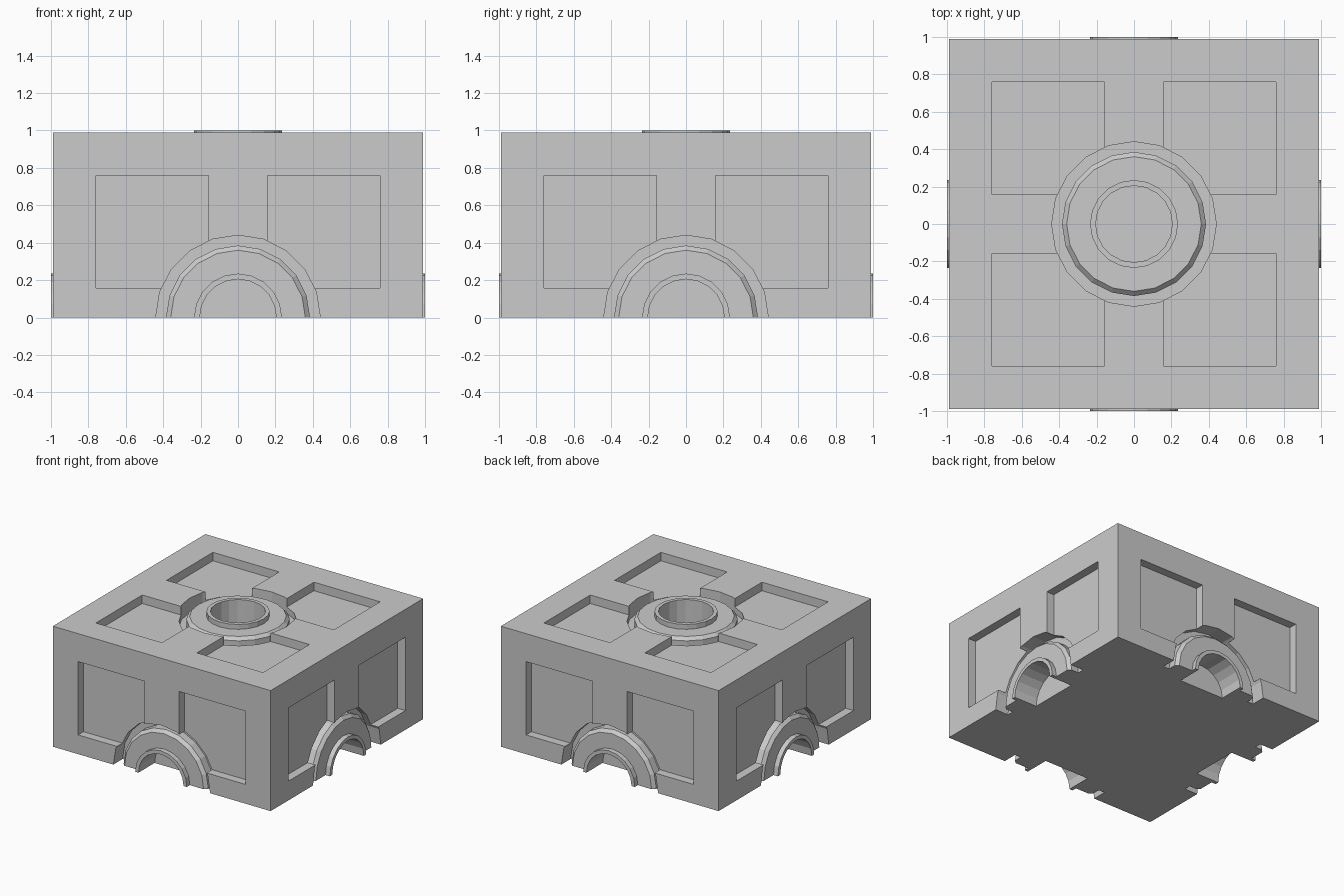
import bpy, bmesh
from math import sin, cos, pi
from mathutils import Matrix

if "Cube" in bpy.data.objects:
    bpy.data.objects.remove(bpy.data.objects["Cube"])

SIDES = 20        # facets of every round part
FACE = 0.99       # distance of each block face from the origin
FLOOR = 0.87      # bottom of the round groove

# Local +z of each frame points out of one face of the block
TOP = Matrix.Identity(4)
WALLS = [Matrix.Rotation(k * pi / 2, 4, 'Z') @ Matrix.Rotation(pi / 2, 4, 'X')
         for k in range(4)]
FRAMES = [TOP] + WALLS


def finish(bm, name):
    bmesh.ops.recalc_face_normals(bm, faces=bm.faces[:])
    mesh = bpy.data.meshes.new(name)
    bm.to_mesh(mesh)
    bm.free()
    ob = bpy.data.objects.new(name, mesh)
    bpy.context.collection.objects.link(ob)
    return ob


def add_box(bm, x0, x1, y0, y1, z0, z1, frame=TOP):
    m = (frame @ Matrix.Translation(((x0 + x1) / 2, (y0 + y1) / 2, (z0 + z1) / 2))
         @ Matrix.Diagonal((x1 - x0, y1 - y0, z1 - z0, 1)))
    bmesh.ops.create_cube(bm, size=1, matrix=m)


def add_ring(bm, profile, frame):
    """Revolve a closed (radius, height) profile round the local z axis."""
    rows = [[bm.verts.new(frame @ Matrix.Rotation(2 * pi * i / SIDES, 4, 'Z')
                          @ Matrix.Translation((r, 0, z)).to_translation())
             for r, z in profile] for i in range(SIDES)]
    n = len(profile)
    for i in range(SIDES):
        a, b = rows[i], rows[(i + 1) % SIDES]
        for j in range(n):
            k = (j + 1) % n
            bm.faces.new((a[j], b[j], b[k], a[k]))


def round_cutter(name, radius, low):
    bm = bmesh.new()
    for frame in FRAMES:
        bmesh.ops.create_cone(bm, cap_ends=True, segments=SIDES, radius1=radius,
                              radius2=radius, depth=1.1 - low,
                              matrix=frame @ Matrix.Translation((0, 0, (1.1 + low) / 2))
                              @ Matrix.Rotation(pi / 2, 4, 'Z'))
    return finish(bm, name)


# Block body
bm = bmesh.new()
add_box(bm, -FACE, FACE, -FACE, FACE, 0, FACE)
block = finish(bm, "block_body")

# Square panels: four on top, the upper pair on every wall
bm = bmesh.new()
for frame in FRAMES:
    for sx in (-1, 1):
        for sy in ((-1, 1) if frame is TOP else (1,)):
            x, y = sorted((sx * 0.158, sx * 0.76)), sorted((sy * 0.158, sy * 0.76))
            add_box(bm, *x, *y, FACE - 0.07, 1.1, frame)
cutters = [finish(bm, "panel_cutter"),
           round_cutter("groove_cutter", 0.44, FLOOR),
           round_cutter("bore_cutter", 0.205, 0.79)]

# Cut panels, grooves and bores out of the block
bpy.context.view_layer.objects.active = block
for cutter in cutters:
    mod = block.modifiers.new(cutter.name, 'BOOLEAN')
    mod.operation = 'DIFFERENCE'
    mod.solver = 'EXACT'
    mod.object = cutter
    cutter.hide_render = True
    bpy.ops.object.modifier_apply(modifier=mod.name)
    bpy.data.objects.remove(cutter)

# Stepped pipe sockets, one per face, halved at the ground on the walls
SOCKET = [(0.205, FLOOR), (0.205, 1.0), (0.235, 1.0), (0.235, 0.96),
          (0.36, 0.96), (0.385, 0.935), (0.385, FLOOR)]
names = ["top_socket", "front_socket", "right_socket", "back_socket", "left_socket"]
for name, frame in zip(names, FRAMES):
    bm = bmesh.new()
    add_ring(bm, SOCKET, frame)
    if frame is not TOP:
        cut = bmesh.ops.bisect_plane(bm, geom=bm.verts[:] + bm.edges[:] + bm.faces[:],
                                     dist=1e-5, plane_co=(0, 0, 0),
                                     plane_no=(0, 0, -1), clear_outer=True)
        bmesh.ops.holes_fill(bm, edges=[e for e in bm.edges if e.is_boundary], sides=0)
    finish(bm, name)
